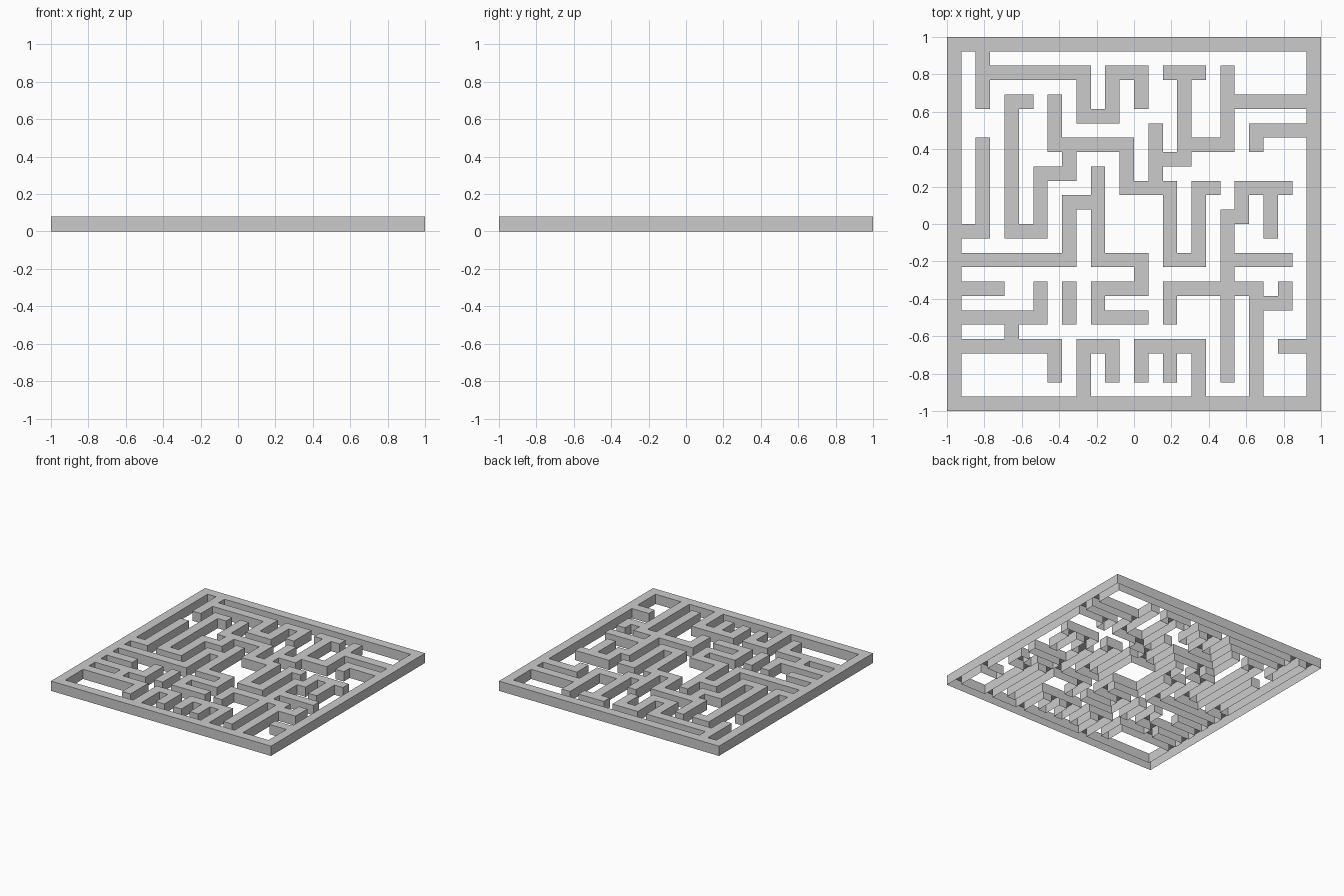
import bpy, bmesh

if "Cube" in bpy.data.objects:
    bpy.data.objects.remove(bpy.data.objects["Cube"])

N = 26              # the maze sits on a 26 x 26 cell grid
S = 2 / N           # cell size = wall thickness
H = 0.08            # wall height

# Horizontal walls: row (from the back) -> first and last column
across = {
    0: [(0, 25)],
    2: [(3, 9), (11, 13), (15, 17)],
    4: [(4, 5), (19, 24)],
    5: [(9, 11)],
    6: [(21, 24)],
    7: [(7, 12), (16, 19)],
    8: [(14, 16)],
    9: [(6, 8)],
    10: [(12, 18), (20, 23)],
    11: [(8, 9)],
    12: [(19, 20)],
    13: [(1, 2), (4, 6)],
    15: [(1, 8), (10, 13), (15, 17), (19, 23)],
    17: [(1, 3), (10, 13), (15, 21)],
    18: [(21, 23)],
    19: [(1, 6), (10, 13)],
    21: [(1, 7), (9, 11), (13, 17), (23, 24)],
    25: [(0, 25)],
}
across[10] = [(12, 15), (17, 18), (20, 23)]

# Vertical walls: column -> first and last row
down = {
    0: [(0, 25)],
    2: [(1, 4), (7, 13)],
    4: [(4, 13), (19, 21)],
    6: [(9, 13), (17, 19)],
    7: [(4, 7), (21, 23)],
    8: [(7, 9), (11, 15), (17, 19)],
    9: [(2, 5), (21, 25)],
    10: [(9, 15), (17, 19)],
    11: [(2, 5), (21, 23)],
    12: [(7, 10)],
    13: [(2, 4), (15, 17), (21, 23)],
    14: [(6, 10)],
    15: [(10, 15), (17, 19), (21, 23)],
    16: [(2, 8)],
    17: [(10, 15), (21, 25)],
    19: [(2, 7), (12, 23)],
    20: [(10, 12)],
    21: [(6, 7), (17, 25)],
    22: [(10, 13)],
    23: [(17, 18)],
    25: [(0, 25)],
}

cells = {(c, r) for r, runs in across.items() for a, b in runs for c in range(a, b + 1)}
cells |= {(c, r) for c, runs in down.items() for a, b in runs for r in range(a, b + 1)}

bm = bmesh.new()


def quad(*points):
    bm.faces.new([bm.verts.new(p) for p in points])


# Wall tops, and sides wherever a wall borders a passage (open underneath)
for c, r in sorted(cells):
    x0, x1 = -1 + c * S, -1 + (c + 1) * S
    y0, y1 = 1 - (r + 1) * S, 1 - r * S
    quad((x0, y0, H), (x1, y0, H), (x1, y1, H), (x0, y1, H))
    sides = {
        (0, 1): ((x0, y0), (x1, y0)),
        (1, 0): ((x1, y0), (x1, y1)),
        (0, -1): ((x1, y1), (x0, y1)),
        (-1, 0): ((x0, y1), (x0, y0)),
    }
    for (dc, dr), (p, q) in sides.items():
        if (c + dc, r + dr) not in cells:
            quad((*p, 0), (*q, 0), (*q, H), (*p, H))

# Weld the cells into continuous walls
bmesh.ops.remove_doubles(bm, verts=bm.verts, dist=0.001)
mesh = bpy.data.meshes.new("maze_walls")
bm.to_mesh(mesh)
bm.free()
bpy.context.collection.objects.link(bpy.data.objects.new("maze_walls", mesh))
